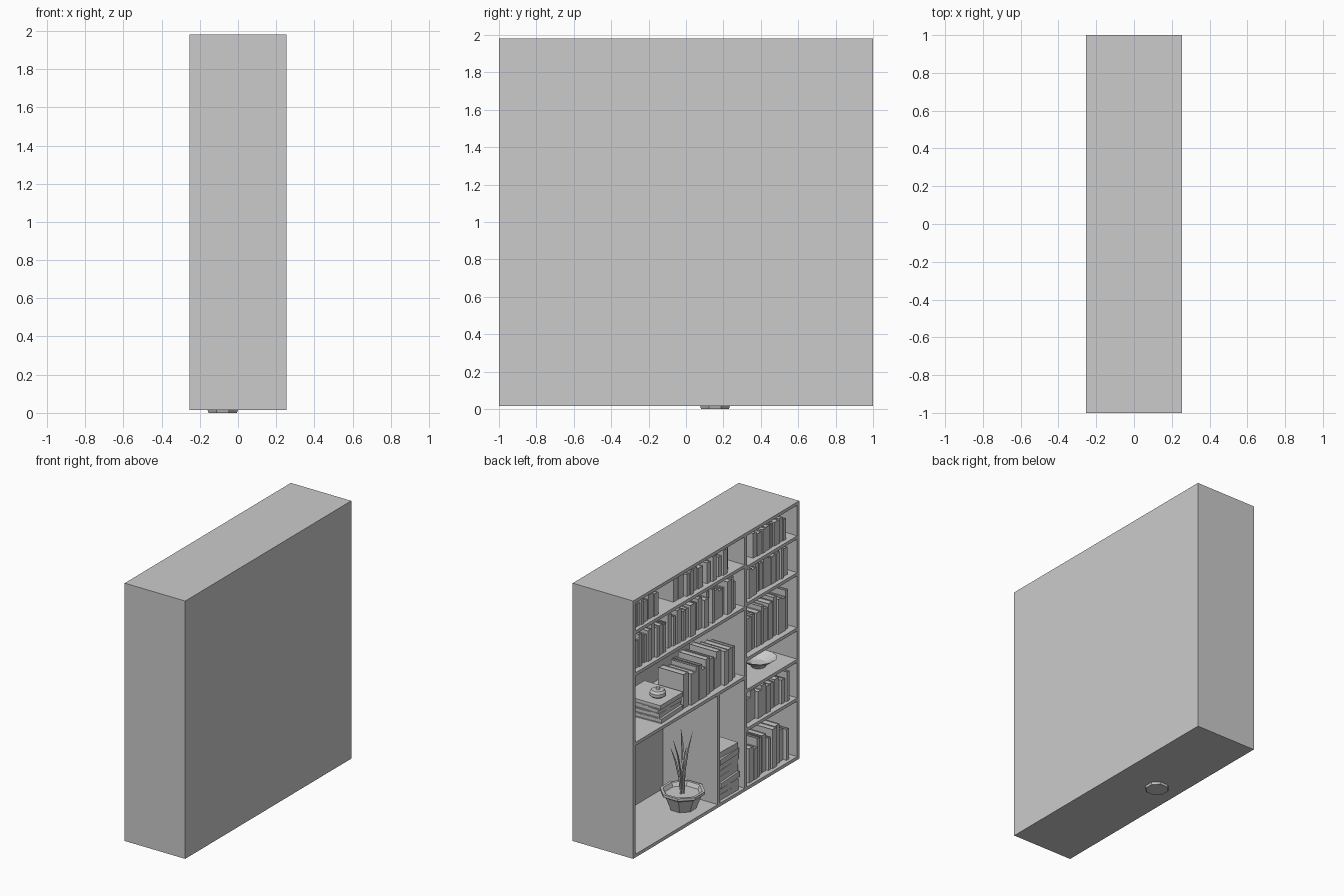
import bpy, bmesh, math, random
from mathutils import Vector, Matrix

random.seed(4)
old = bpy.data.objects.get("Cube")
if old:
    bpy.data.objects.remove(old)

grey = bpy.data.materials.new("plain grey")
grey.use_nodes = True
COLOUR = (0.6, 0.6, 0.6, 1)
grey.diffuse_color = COLOUR
grey.node_tree.nodes["Principled BSDF"].inputs["Base Color"].default_value = COLOUR


def finish(bm, name):
    bmesh.ops.recalc_face_normals(bm, faces=bm.faces)
    mesh = bpy.data.meshes.new(name)
    bm.to_mesh(mesh)
    bm.free()
    mesh.materials.append(grey)
    ob = bpy.data.objects.new(name, mesh)
    bpy.context.collection.objects.link(ob)
    return ob


def add_box(bm, x, y, z):
    """Box from (low, high) ranges on each axis."""
    size = [r[1] - r[0] for r in (x, y, z)]
    mid = [(r[0] + r[1]) / 2 for r in (x, y, z)]
    bmesh.ops.create_cube(bm, size=1, matrix=Matrix.Translation(mid) @ Matrix.Diagonal(size + [1]))


def box(name, x, y, z):
    bm = bmesh.new()
    add_box(bm, x, y, z)
    return finish(bm, name)


def lathe(name, profile, sides, centre):
    """Faceted turned part from (radius, height) points."""
    bm = bmesh.new()
    rings = []
    for r, z in profile:
        rings.append([bm.verts.new((centre[0] + r * math.cos(a), centre[1] + r * math.sin(a), z))
                      for a in (math.tau * (i + 0.5) / sides for i in range(sides))])
    for low, high in zip(rings, rings[1:]):
        for i in range(sides):
            j = (i + 1) % sides
            bm.faces.new((low[i], low[j], high[j], high[i]))
    bm.faces.new(rings[0])
    bm.faces.new(rings[-1])
    return finish(bm, name)


F, B, T = -0.255, 0.255, 0.025     # open front, back, board thickness
LOW, TOP = 0.015, 1.98
INNER = 0.205
DIV = -0.355                       # main divider centre
H = T / 2

# Carcass
box("back_panel", (INNER, B), (-1, 1), (LOW, TOP))
for name, y in (("left_end", -1), ("right_end", 1 - T)):
    box(name, (F, INNER), (y, y + T), (LOW, TOP))
for name, z in (("bottom_board", LOW), ("top_board", TOP - T)):
    box(name, (F, INNER), (-1 + T, 1 - T), (z, z + T))
box("main_divider", (F, INNER), (DIV - H, DIV + H), (LOW + T, TOP - T))
box("lower_divider", (F, INNER), (-0.03 - H, -0.03 + H), (LOW + T, 0.87))

# Shelves: wide bays, then narrow bays
for z in (1.73, 1.41, 0.88):
    box("wide_shelf", (F, INNER), (DIV + H, 1 - T), (z - H, z + H))
for z in (1.71, 1.43, 1.01, 0.77, 0.475):
    box("narrow_shelf", (F, INNER), (-1 + T, DIV - H), (z - H, z + H))


def book_row(name, start, end, z, heights, recess=0.02):
    """Upright books from start down to end along y, each with covers, spine and pages."""
    bm = bmesh.new()
    y = start
    while y - 0.02 > end:
        w = min(random.uniform(0.025, 0.06), y - end)
        h = random.uniform(*heights)
        front = F + recess + random.uniform(0, 0.035)
        back = front + h * random.uniform(0.75, 0.95)
        c = 0.005
        add_box(bm, (front, back), (y - c, y), (z, z + h))
        add_box(bm, (front, back), (y - w, y - w + c), (z, z + h))
        add_box(bm, (front, front + c), (y - w + c, y - c), (z, z + h))
        add_box(bm, (front + c, back - c), (y - w + c, y - c), (z + c, z + h - c))
        y -= w + random.choice((0.002, 0.004, 0.012))
    finish(bm, name)


def book_stack(name, centre, size, z, count, height):
    """Flat books, each turned a little, with overhanging covers."""
    bm = bmesh.new()
    step = height / count
    for i in range(count):
        before = set(bm.verts)
        sx, sy = (s / 2 * random.uniform(0.88, 1) for s in size)
        a, b, c = z + i * step, z + (i + 1) * step - 0.002, 0.005
        add_box(bm, (-sx, sx), (-sy, sy), (a, a + c))
        add_box(bm, (-sx, sx), (-sy, sy), (b - c, b))
        add_box(bm, (-sx, -sx + c), (-sy, sy), (a + c, b - c))
        add_box(bm, (-sx + c, sx - c), (-sy + c, sy - c), (a + c, b - c))
        new = [v for v in bm.verts if v not in before]
        turn = Matrix.Rotation(random.uniform(-0.06, 0.06), 4, 'Z')
        bmesh.ops.transform(bm, matrix=Matrix.Translation((*centre, 0)) @ turn, verts=new)
    finish(bm, name)


# Books in the wide bays
book_row("top_books_a", 0.97, 0.66, 1.743, (0.15, 0.19))
book_row("top_books_b", 0.44, 0.10, 1.743, (0.15, 0.19))
book_row("top_books_c", 0.06, -0.24, 1.743, (0.15, 0.19))
book_row("second_row_books", 0.97, -0.32, 1.423, (0.2, 0.26))
book_row("third_row_books", 0.33, -0.30, 0.893, (0.22, 0.31))
book_stack("flat_books", (-0.06, 0.49), (0.33, 0.29), 0.893, 4, 0.14)
book_stack("tall_stack", (-0.11, -0.19), (0.25, 0.25), LOW + T, 8, 0.36)

# Books in the narrow bays
book_row("narrow_top_books", -0.5, -0.9, 1.723, (0.15, 0.2))
book_row("narrow_second_books", -0.38, -0.94, 1.443, (0.2, 0.24))
book_row("narrow_third_books", -0.38, -0.94, 1.023, (0.23, 0.3))
book_row("narrow_fifth_books", -0.38, -0.92, 0.488, (0.18, 0.24))
book_row("narrow_bottom_books", -0.38, -0.92, LOW + T, (0.22, 0.3))

# Turned parts: jar, bowl and planter, which pokes through the base
lathe("small_jar", [(0.04, 1.032), (0.058, 1.045), (0.058, 1.068), (0.045, 1.085),
                    (0.015, 1.087), (0.012, 1.1)], 12, (-0.12, 0.51))
lathe("bowl", [(0.05, 0.783), (0.06, 0.8), (0.13, 0.85), (0.12, 0.85), (0.05, 0.81)],
      12, (-0.1, -0.73))
POT = (-0.08, 0.155)
lathe("planter", [(0.08, 0), (0.135, 0.14), (0.16, 0.155), (0.16, 0.175),
                  (0.14, 0.175), (0.125, 0.145)], 8, POT)

# Leaves: tapered curves leaning out of the planter
tips = [(0.03, 0.1, 0.52), (0.0, 0.02, 0.64), (-0.05, -0.05, 0.61),
        (0.05, 0.04, 0.55), (-0.02, -0.02, 0.5)]
for tip in tips:
    foot = Vector((POT[0] + tip[0] * 0.15, POT[1] + tip[1] * 0.15, 0.14))
    end = Vector((POT[0] + tip[0], POT[1] + tip[1], tip[2]))
    side = Vector((tip[1], -tip[0], 0)).normalized()
    out = Vector((tip[0], tip[1], 0)).normalized()
    bm = bmesh.new()
    rows = []
    for t, w in ((0, 0.007), (0.35, 0.012), (0.7, 0.012), (1, 0.002)):
        p = foot.lerp(end, t) - out * 0.02 * math.sin(math.pi * t)
        rows.append([bm.verts.new(p + o) for o in
                     (side * w, out * w * 0.5, -side * w, -out * w * 0.5)])
    for a, b in zip(rows, rows[1:]):
        for i in range(4):
            bm.faces.new((a[i], a[(i + 1) % 4], b[(i + 1) % 4], b[i]))
    bm.faces.new(rows[0])
    bm.faces.new(rows[-1])
    finish(bm, "leaf")
